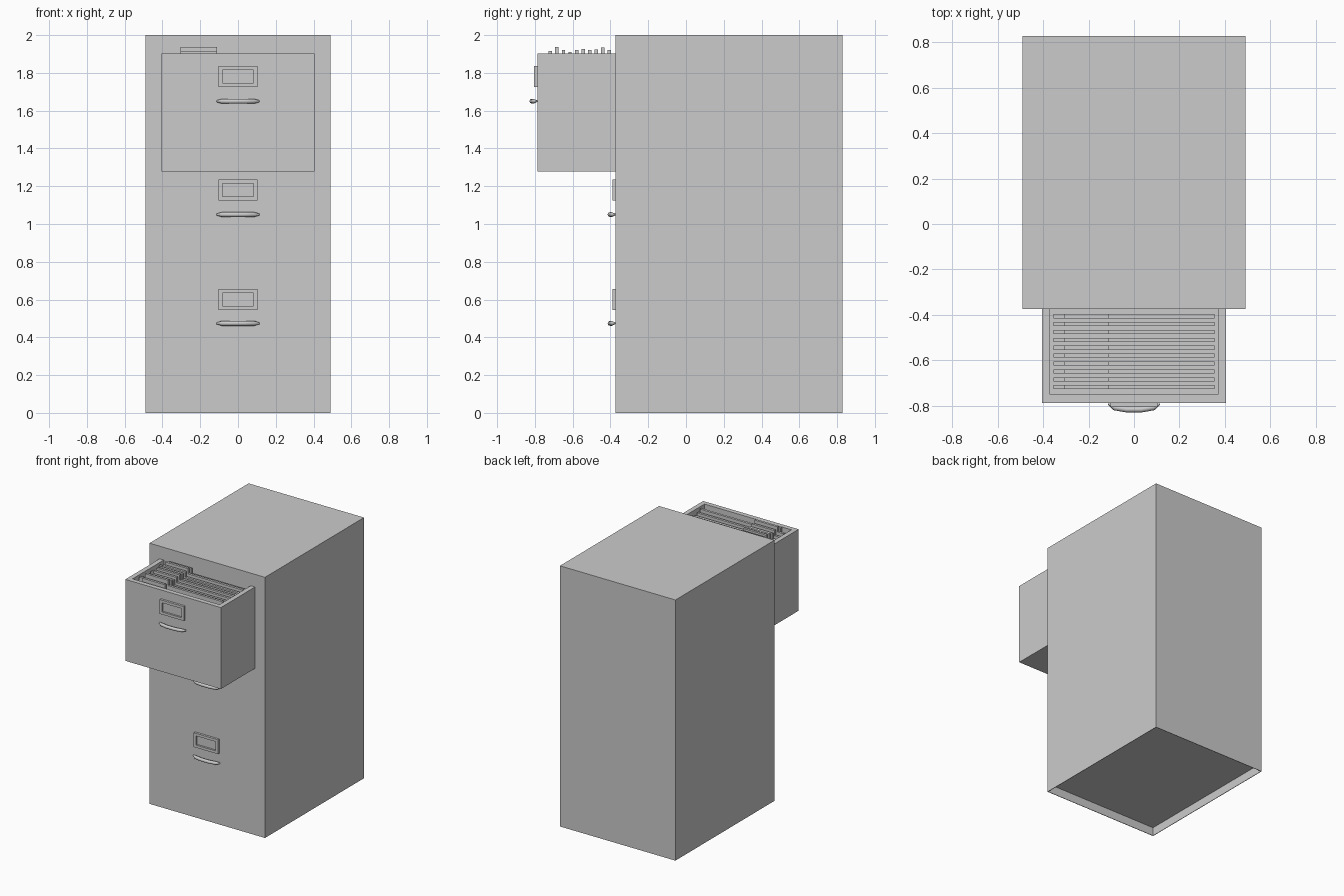
import bpy, bmesh
from mathutils import Vector

if "Cube" in bpy.data.objects:
    bpy.data.objects.remove(bpy.data.objects["Cube"])


def box(name, lo, hi, pocket=None, rim=0.0, depth=0.0):
    """Box between two corners; optionally sink a pocket into the face pointing along `pocket`."""
    lo, hi = Vector(lo), Vector(hi)
    bm = bmesh.new()
    bmesh.ops.create_cube(bm, size=1)
    for v in bm.verts:
        v.co = Vector((lo[i] + (v.co[i] + 0.5) * (hi[i] - lo[i]) for i in range(3)))
    bm.normal_update()
    if pocket:
        d = Vector(pocket)
        face = max(bm.faces, key=lambda f: f.normal.dot(d))
        bmesh.ops.inset_region(bm, faces=[face], thickness=rim, use_even_offset=True)
        bmesh.ops.inset_region(bm, faces=[face], thickness=0.0)
        bmesh.ops.translate(bm, verts=face.verts[:], vec=-d * depth)
    me = bpy.data.meshes.new(name)
    bm.to_mesh(me)
    bm.free()
    ob = bpy.data.objects.new(name, me)
    bpy.context.collection.objects.link(ob)
    return ob


def handle(name, y, z):
    """Bowed pull with tapered ends, attached to the front plane at y."""
    half = [(0.112, -0.003, 0.4), (0.085, -0.02, 1.0), (0.033, -0.029, 1.0)]
    pts = [(-x, dy, r) for x, dy, r in half] + half[::-1]
    cu = bpy.data.curves.new(name, 'CURVE')
    cu.dimensions = '3D'
    cu.bevel_depth = 0.013
    cu.bevel_resolution = 2
    cu.use_fill_caps = True
    sp = cu.splines.new('POLY')
    sp.points.add(len(pts) - 1)
    for p, (x, dy, r) in zip(sp.points, pts):
        p.co = (x, y + dy, z, 1)
        p.radius = r
    ob = bpy.data.objects.new(name, cu)
    bpy.context.collection.objects.link(ob)


FRONT, OPEN = -0.373, -0.787

# Cabinet body with recessed underside
box("cabinet_body", (-0.49, FRONT, 0), (0.49, 0.828, 2.0), (0, 0, -1), 0.004, 0.065)

# Open top drawer, running slightly into the cabinet
box("open_drawer", (-0.405, OPEN, 1.278), (0.405, -0.33, 1.903), (0, 0, 1), 0.036, 0.6)

# Label frame and handle for each drawer
for name, y, frame_z, handle_z in (("top", OPEN, 1.781, 1.65),
                                   ("middle", FRONT, 1.18, 1.05),
                                   ("bottom", FRONT, 0.601, 0.474)):
    box(name + "_label_frame", (-0.103, y - 0.017, frame_z - 0.055),
        (0.103, y + 0.002, frame_z + 0.055), (0, -1, 0), 0.02, 0.014)
    handle(name + "_handle", y, handle_z)

# Hanging folders with index tabs of uneven height
tab_tops = (1.917, 1.938, 1.922, 1.91, 1.92, 1.927, 1.921, 1.923, 1.935, 1.92)
for i, top in enumerate(tab_tops):
    y = -0.718 + i * 0.0347
    box(f"folder_{i + 1}", (-0.355, y - 0.009, 1.30), (0.355, y + 0.009, top - 0.04))
    box(f"folder_tab_{i + 1}", (-0.305, y - 0.009, top - 0.04), (-0.11, y + 0.009, top))
